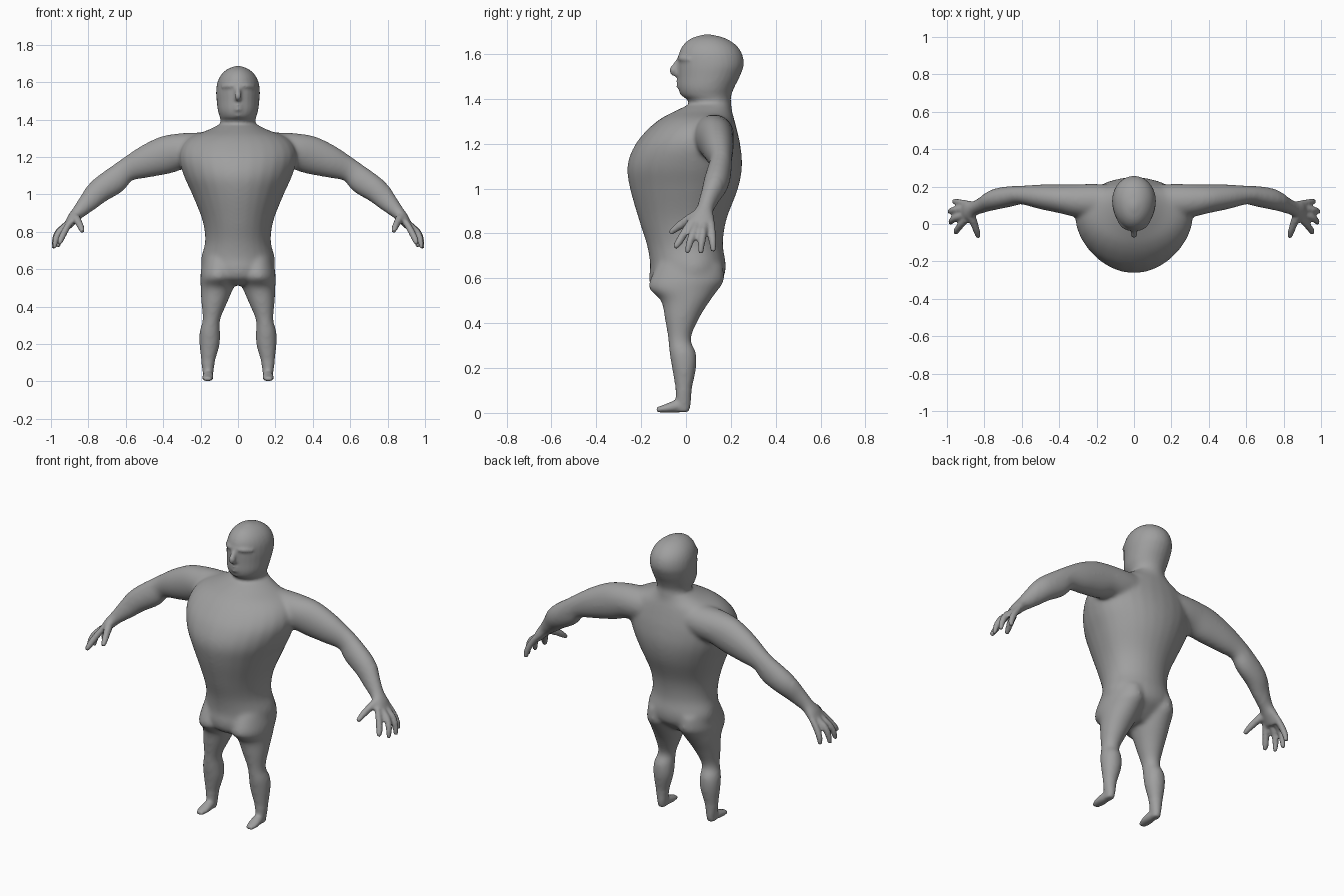
import bpy, bmesh, math
from mathutils import Vector

SIDES = 28
parts = []


def spline(rows, steps=5):
    """Catmull-Rom interpolation of parameter rows."""
    out = []
    for i in range(len(rows) - 1):
        p0, p1 = rows[max(i - 1, 0)], rows[i]
        p2, p3 = rows[i + 1], rows[min(i + 2, len(rows) - 1)]
        for s in range(steps):
            t = s / steps
            out.append([0.5 * (2 * b + (c - a) * t + (2 * a - 5 * b + 4 * c - d) * t * t
                               + (3 * b - a - 3 * c + d) * t ** 3)
                        for a, b, c, d in zip(p0, p1, p2, p3)])
    return out + [list(rows[-1])]


def loft(name, rings):
    """Closed skin over a list of rings."""
    bm = bmesh.new()
    loops = [[bm.verts.new(p) for p in ring] for ring in rings]
    for a, b in zip(loops, loops[1:]):
        for i in range(SIDES):
            j = (i + 1) % SIDES
            bm.faces.new((a[i], a[j], b[j], b[i]))
    bm.faces.new(loops[0])
    bm.faces.new(loops[-1])
    bmesh.ops.recalc_face_normals(bm, faces=bm.faces)
    me = bpy.data.meshes.new(name)
    bm.to_mesh(me)
    bm.free()
    ob = bpy.data.objects.new(name, me)
    bpy.context.collection.objects.link(ob)
    parts.append(ob)


def column(name, rows, split=0.5, side=1):
    """Upright part; rows are z, centre x, half width, front y, back y."""
    rings = []
    for z, cx, hw, yf, yb in spline(rows):
        cy = yf + (yb - yf) * split
        ring = []
        for i in range(SIDES):
            a = 2 * math.pi * i / SIDES
            s = math.sin(a)
            ring.append((side * (cx + hw * math.cos(a)),
                         cy + s * ((yb - cy) if s > 0 else (cy - yf)), z))
        rings.append(ring)
    loft(name, rings)


def limb(name, rows, side=1):
    """Part along a path; rows are x, y, z, radius across, radius in height."""
    pts = spline(rows)
    rings = []
    for k, (x, y, z, ra, rb) in enumerate(pts):
        t = Vector(pts[min(k + 1, len(pts) - 1)][:3]) - Vector(pts[max(k - 1, 0)][:3])
        t.normalize()
        ref = Vector((0, 1, 0)) if abs(t.y) < 0.8 else Vector((1, 0, 0))
        u = (ref - t * ref.dot(t)).normalized()
        v = t.cross(u)
        ring = []
        for i in range(SIDES):
            a = 2 * math.pi * i / SIDES
            p = Vector((x, y, z)) + u * ra * math.cos(a) + v * rb * math.sin(a)
            ring.append((side * p.x, p.y, p.z))
        rings.append(ring)
    loft(name, rings)


# Torso
column("torso", [
    (0.515, 0, 0.06, -0.09, 0.06), (0.55, 0, 0.15, -0.15, 0.11),
    (0.60, 0, 0.19, -0.165, 0.165), (0.66, 0, 0.197, -0.16, 0.178),
    (0.75, 0, 0.176, -0.175, 0.165), (0.86, 0, 0.19, -0.21, 0.18),
    (1.00, 0, 0.245, -0.25, 0.232), (1.10, 0, 0.29, -0.262, 0.25),
    (1.19, 0, 0.315, -0.23, 0.243), (1.26, 0, 0.30, -0.175, 0.228),
    (1.31, 0, 0.25, -0.115, 0.215), (1.345, 0, 0.16, -0.05, 0.205),
    (1.375, 0, 0.10, 0.015, 0.20)], split=0.58)

# Neck and head
column("head", [
    (1.28, 0, 0.13, -0.04, 0.21), (1.35, 0, 0.105, 0.0, 0.205),
    (1.39, 0, 0.093, 0.01, 0.20), (1.415, 0, 0.098, -0.02, 0.202),
    (1.45, 0, 0.108, -0.033, 0.215), (1.50, 0, 0.114, -0.034, 0.24),
    (1.55, 0, 0.117, -0.035, 0.257), (1.60, 0, 0.11, -0.032, 0.25),
    (1.64, 0, 0.09, -0.012, 0.222), (1.67, 0, 0.056, 0.025, 0.175),
    (1.687, 0, 0.012, 0.08, 0.11)], split=0.55)

# Nose, lips, chin and brow
limb("nose", [(0, -0.02, 1.585, 0.012, 0.012), (0, -0.043, 1.55, 0.015, 0.015),
              (0, -0.055, 1.525, 0.02, 0.018), (0, -0.035, 1.507, 0.015, 0.012)])
for label, z, y in (("upper_lip", 1.477, -0.026), ("lower_lip", 1.455, -0.026),
                    ("chin", 1.425, -0.012)):
    limb(label, [(-0.045, y + 0.03, z, 0.006, 0.006), (0, y, z, 0.018, 0.011),
                 (0.045, y + 0.03, z, 0.006, 0.006)])
limb("brow", [(-0.085, 0.02, 1.575, 0.008, 0.008), (-0.04, -0.015, 1.58, 0.018, 0.014),
              (0.04, -0.015, 1.58, 0.018, 0.014), (0.085, 0.02, 1.575, 0.008, 0.008)])

for side, tag in ((1, "left"), (-1, "right")):
    # Arm down to the palm
    limb(tag + "_arm", [
        (0.06, 0.12, 1.25, 0.085, 0.085), (0.20, 0.122, 1.24, 0.092, 0.092),
        (0.30, 0.125, 1.232, 0.088, 0.096), (0.39, 0.135, 1.21, 0.078, 0.102),
        (0.50, 0.146, 1.172, 0.066, 0.086), (0.60, 0.155, 1.128, 0.05, 0.064),
        (0.66, 0.148, 1.075, 0.055, 0.073), (0.74, 0.132, 1.02, 0.056, 0.067),
        (0.80, 0.105, 0.958, 0.043, 0.053), (0.85, 0.085, 0.908, 0.038, 0.037),
        (0.885, 0.073, 0.868, 0.054, 0.03), (0.915, 0.068, 0.825, 0.054, 0.02)], side)
    # Fingers: base y, tip x, tip y, tip z
    for n, (by, tx, ty, tz) in enumerate([(0.025, 0.955, -0.052, 0.735),
                                          (0.053, 0.982, 0.005, 0.712),
                                          (0.083, 0.986, 0.065, 0.71),
                                          (0.11, 0.962, 0.122, 0.718)]):
        limb(f"{tag}_finger_{n + 1}", [
            (0.895, by, 0.855, 0.017, 0.017),
            (tx - 0.03, by * 0.6 + ty * 0.4, 0.805, 0.018, 0.018),
            (tx - 0.008, by * 0.25 + ty * 0.75, 0.76, 0.017, 0.017),
            (tx, ty, tz, 0.011, 0.011)], side)
    limb(tag + "_thumb", [
        (0.875, 0.05, 0.885, 0.022, 0.022), (0.858, 0.01, 0.86, 0.022, 0.022),
        (0.842, -0.035, 0.83, 0.018, 0.018), (0.832, -0.072, 0.80, 0.012, 0.012)], side)
    # Leg and buttock
    column(tag + "_leg", [
        (0.66, 0.10, 0.085, -0.13, 0.165), (0.59, 0.102, 0.097, -0.162, 0.17),
        (0.55, 0.104, 0.097, -0.163, 0.145), (0.50, 0.112, 0.088, -0.112, 0.108),
        (0.42, 0.127, 0.069, -0.095, 0.058), (0.33, 0.142, 0.047, -0.08, 0.022),
        (0.27, 0.15, 0.055, -0.075, 0.045), (0.20, 0.152, 0.055, -0.063, 0.046),
        (0.10, 0.16, 0.036, -0.047, 0.026), (0.045, 0.16, 0.028, -0.046, 0.022),
        (0.004, 0.16, 0.022, -0.04, 0.014)], side=side)
    # Foot
    limb(tag + "_foot", [
        (0.16, 0.01, 0.025, 0.02, 0.022), (0.16, -0.04, 0.029, 0.027, 0.028),
        (0.162, -0.09, 0.02, 0.03, 0.019), (0.164, -0.132, 0.013, 0.02, 0.011)], side)

# Fuse everything into one continuous skin
bpy.ops.object.select_all(action='DESELECT')
for ob in parts:
    ob.select_set(True)
bpy.context.view_layer.objects.active = parts[0]
bpy.ops.object.join()
body = parts[0]
body.name = "body"
remesh = body.modifiers.new("skin", 'REMESH')
remesh.mode = 'VOXEL'
remesh.voxel_size = 0.0085
remesh.use_smooth_shade = True
bpy.ops.object.modifier_apply(modifier=remesh.name)

# Blend the joins strongly on the trunk and gently on hands, feet and face
group = body.vertex_groups.new(name="trunk")
group.add([v.index for v in body.data.vertices
           if abs(v.co.x) < 0.8 and 0.1 < v.co.z < 1.37], 1.0, 'REPLACE')
for label, count, vg in (("blend", 22, "trunk"), ("polish", 4, "")):
    sm = body.modifiers.new(label, 'SMOOTH')
    sm.factor = 0.5
    sm.iterations = count
    sm.vertex_group = vg
    bpy.ops.object.modifier_apply(modifier=sm.name)

grey = bpy.data.materials.new("grey")
grey.diffuse_color = (0.35, 0.35, 0.35, 1)
body.data.materials.clear()
body.data.materials.append(grey)
bpy.ops.object.shade_smooth()
